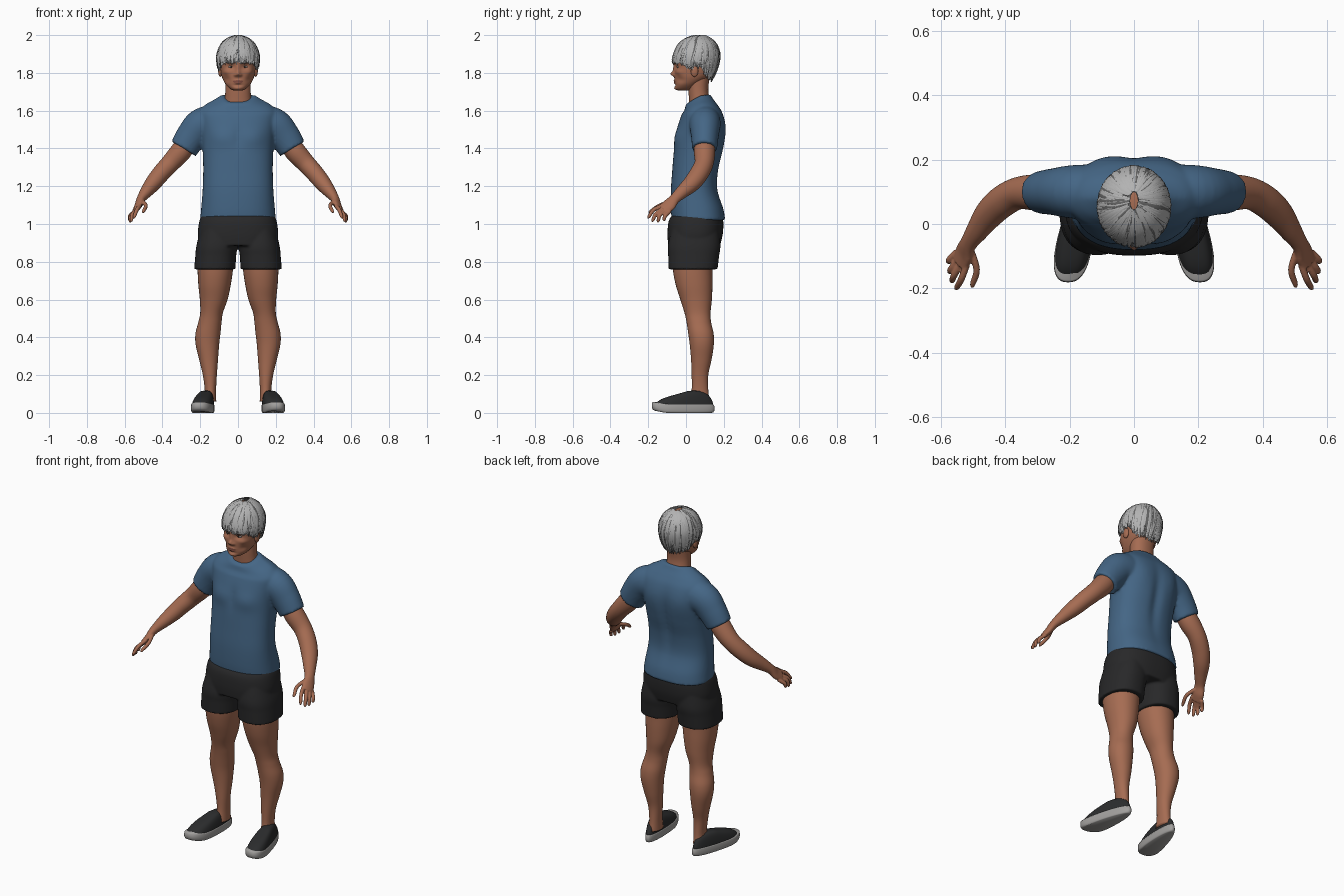
import bpy, bmesh, math, random
from mathutils import Vector, Matrix

if "Cube" in bpy.data.objects:
    bpy.data.objects.remove(bpy.data.objects["Cube"])
random.seed(4)

def material(name, r, g, b):
    m = bpy.data.materials.new(name)
    m.diffuse_color = (r, g, b, 1)
    m.use_nodes = True
    m.node_tree.nodes["Principled BSDF"].inputs["Base Color"].default_value = m.diffuse_color
    return m

SKIN = material("skin", .38, .15, .085)
LIP = material("lip", .25, .085, .06)
SHIRT = material("blue cloth", .058, .132, .235)
SHORTS = material("black cloth", .021, .021, .022)
SHOE = material("shoe black", .024, .025, .026)
SOLE = material("sole grey", .36, .35, .34)
HAIR = material("silver hair", .45, .45, .45)
HAIR2 = material("grey hair", .13, .13, .13)
WHITE = material("eye white", .55, .52, .5)
DARK = material("dark brown", .02, .014, .011)

def spline(rows, n=8):
    """Catmull-Rom through rows of numbers."""
    out = []
    for i in range(len(rows) - 1):
        a, b, c, d = (rows[max(0, min(len(rows) - 1, i + k))] for k in (-1, 0, 1, 2))
        for j in range(n):
            t = j / n
            out.append([.5 * (2*q + (r - p)*t + (2*p - 5*q + 4*r - s)*t*t + (3*q - p - 3*r + s)*t**3)
                        for p, q, r, s in zip(a, b, c, d)])
    return out + [list(rows[-1])]

def lookup(rows, k):
    """Linear lookup on the first column, ascending."""
    for a, b in zip(rows, rows[1:]):
        if k <= b[0]:
            t = max(0, (k - a[0]) / (b[0] - a[0] + 1e-9))
            return [p + (q - p) * t for p, q in zip(a, b)]
    return rows[-1]

def ring(c, u, v, n=48, e=2.0):
    pts = []
    for i in range(n):
        a = 2 * math.pi * i / n
        x, y = math.cos(a), math.sin(a)
        k = (abs(x)**e + abs(y)**e) ** (-1 / e)
        pts.append(c + u * (x * k) + v * (y * k))
    return pts

def level(z, yf, yb, rx, x0=0, n=96, e=2.2):
    return ring(Vector((x0, (yf + yb) / 2, z)), Vector((rx, 0, 0)), Vector((0, (yb - yf) / 2, 0)), n, e)

def loft(bm, rings, caps=True):
    vs = [[bm.verts.new(p) for p in r] for r in rings]
    n = len(vs[0])
    for a, b in zip(vs, vs[1:]):
        for i in range(n):
            bm.faces.new((a[i], a[(i + 1) % n], b[(i + 1) % n], b[i]))
    if caps:
        bm.faces.new(vs[0][::-1])
        bm.faces.new(vs[-1])
    return [v for r in vs for v in r]

def limb(bm, rows, hint, s=1, n=32, steps=6):
    """Tube along rows of (x, y, z, radius a, radius b)."""
    rows = spline(rows, steps)
    P = [Vector(r[:3]) for r in rows]
    rings = []
    for i, r in enumerate(rows):
        t = (P[min(i + 1, len(P) - 1)] - P[max(i - 1, 0)]).normalized()
        u = (hint - t * hint.dot(t)).normalized()
        rings.append([Vector((s * p.x, p.y, p.z)) for p in ring(P[i], u * r[3], t.cross(u) * r[4], n)])
    loft(bm, rings)

def sculpt(verts, bumps):
    """Gaussian pushes: centre, radii, offset; mirrored in x when off centre."""
    for c, r, d in bumps:
        for s in ((1, -1) if c[0] else (1,)):
            for v in verts:
                q = sum(((p - o) / k) ** 2 for p, o, k in zip(v.co, (c[0] * s, c[1], c[2]), r))
                if q < 9:
                    v.co += Vector((d[0] * s, d[1], d[2])) * math.exp(-q)

def ball(bm, c, r):
    bmesh.ops.create_uvsphere(bm, u_segments=24, v_segments=16, radius=1,
                              matrix=Matrix.Translation(c) @ Matrix.Diagonal((*r, 1)))

def finish(name, bm, mats, voxel=0, iters=4):
    bmesh.ops.recalc_face_normals(bm, faces=bm.faces)
    me = bpy.data.meshes.new(name)
    for f in bm.faces:
        f.smooth = True
    bm.to_mesh(me)
    bm.free()
    for m in mats:
        me.materials.append(m)
    ob = bpy.data.objects.new(name, me)
    bpy.context.collection.objects.link(ob)
    if voxel:
        m = ob.modifiers.new("blend", 'REMESH')
        m.mode, m.voxel_size, m.use_smooth_shade = 'VOXEL', voxel, True
        m = ob.modifiers.new("soften", 'SMOOTH')
        m.factor, m.iterations = .5, iters
    return ob

# shirt: torso and sleeves blended together
bm = bmesh.new()
torso = spline([(1.02, -.075, .208, .2), (1.08, -.08, .198, .195), (1.18, -.08, .168, .187),
                (1.28, -.073, .172, .184), (1.38, -.065, .195, .186), (1.46, -.054, .207, .192),
                (1.53, -.04, .207, .2), (1.59, -.02, .192, .205), (1.63, -.008, .168, .175),
                (1.66, -.004, .145, .125), (1.685, 0, .13, .086)])
vs = loft(bm, [level(*r, e=2.4) for r in torso])
sculpt(vs, [((.09, -.06, 1.46), (.07, .06, .05), (0, -.012, 0)), ((0, .2, 1.36), (.03, .08, .16), (0, -.014, 0)),
            ((.1, .18, 1.5), (.06, .08, .08), (0, .008, 0)), ((0, -.06, 1.46), (.02, .05, .06), (0, .006, 0))])
for v in vs:  # scooped neckline
    if v.co.z > 1.58 and v.co.y < .08:
        v.co.z -= (v.co.z - 1.58) * 6 * (.08 - v.co.y)
for s in (1, -1):
    limb(bm, [(.08, .1, 1.535, .085, .1), (.185, .1, 1.525, .083, .092), (.245, .1, 1.465, .073, .083),
              (.288, .098, 1.398, .066, .075)], Vector((0, 1, 0)), s, 48)
finish("shirt", bm, [SHIRT], .008, 5)

# shorts: pelvis and two legs blended together
bm = bmesh.new()
loft(bm, [level(*r, e=2.4) for r in spline([(1.06, -.06, .185, .185), (1.02, -.09, .197, .203),
                                           (.95, -.098, .195, .213), (.885, -.094, .18, .205)])])
for s in (1, -1):
    rows = spline([(1.0, .02, .19, -.07, .17), (.89, .005, .219, -.095, .182), (.83, .01, .226, -.094, .175),
                   (.76, .014, .232, -.092, .167)])
    loft(bm, [level(z, f, b, (o - i) / 2, s * (o + i) / 2, e=2.3) for z, i, o, f, b in rows])
finish("shorts", bm, [SHORTS], .007, 4)

# shoe outline and heights
HEIGHT = [(-.19, .05), (-.175, .06), (-.14, .076), (-.09, .088), (-.03, .104), (.01, .116), (.06, .12), (.15, .114)]
def shoe_ring(s, k, zf):
    pts = []
    for i in range(56):
        a = 2 * math.pi * i / 56
        y = -.015 + .166 * k * math.copysign(abs(math.sin(a)) ** .85, math.sin(a))
        w = (.052 - .11 * (y + .015)) * k
        x = .155 + .16 * (.13 - y) + w * math.copysign(abs(math.cos(a)) ** .8, math.cos(a))
        pts.append(Vector((s * x, y, zf(y))))
    return pts

def toe(y):  # toe spring
    return .3 * max(0, -y - .1) ** 1.2

# left and right limbs
W = Vector((-.45, -.75, .5))
LEG = [(.86, .022, .212, -.072, .145), (.765, .026, .214, -.07, .14), (.68, .038, .21, -.055, .14),
       (.6, .055, .202, -.03, .137), (.53, .08, .2, -.008, .13), (.48, .087, .21, .003, .133),
       (.42, .093, .225, .012, .146), (.36, .1, .224, .02, .147), (.28, .106, .205, .027, .135),
       (.2, .112, .186, .03, .118), (.12, .116, .176, .03, .118), (.06, .115, .18, .02, .125)]
ARM = [(.25, .097, 1.46, .05, .05), (.302, .098, 1.385, .056, .056), (.36, .095, 1.32, .05, .05),
       (.41, .068, 1.265, .05, .047), (.45, .03, 1.215, .046, .043), (.486, -.02, 1.17, .036, .033),
       (.513, -.06, 1.133, .029, .023), (.526, -.09, 1.10, .037, .019), (.54, -.122, 1.076, .034, .014)]
FINGERS = [[(.518, -.125, 1.098), (.535, -.17, 1.075), (.553, -.203, 1.03)],
           [(.53, -.112, 1.085), (.557, -.158, 1.055), (.566, -.18, 1.012)],
           [(.54, -.1, 1.075), (.566, -.138, 1.047), (.572, -.15, 1.008)],
           [(.548, -.086, 1.066), (.572, -.11, 1.043), (.574, -.118, 1.016)],
           [(.508, -.075, 1.122), (.488, -.14, 1.098), (.503, -.198, 1.06)]]
for s, side in ((1, "left"), (-1, "right")):
    bm = bmesh.new()
    loft(bm, [level(z, f, b, (o - i) / 2, s * (o + i) / 2, n=48, e=2.1) for z, i, o, f, b in spline(LEG, 6)])
    finish(side + "_leg", bm, [SKIN])

    bm = bmesh.new()
    limb(bm, ARM, W, s, 40, 8)
    for f in FINGERS:
        a, m, t = map(Vector, f)
        rows = [(*a, .0105, .0105), (*m, .0105, .0105), (*m.lerp(t, .75), .009, .009), (*t, .004, .004)]
        limb(bm, rows, W, s, 16)
    finish(side + "_arm", bm, [SKIN], .0035, 4)

    bm = bmesh.new()
    loft(bm, [shoe_ring(s, k, lambda y, z=z: z + toe(y)) for k, z in
              ((.9, 0), (.96, .003), (.99, .01), (1, .02), (.99, .04), (.96, .045))])
    finish(side + "_shoe_sole", bm, [SOLE])
    bm = bmesh.new()
    loft(bm, [shoe_ring(s, k, lambda y, k=k: .03 + (lookup(HEIGHT, y)[1] - .03) * (1 - (k / .97) ** 5) ** .6)
              for k in (.97, .96, .94, .91, .86, .8, .7, .55, .35, .15, .02)])
    finish(side + "_shoe_upper", bm, [SHOE])

# neck
bm = bmesh.new()
loft(bm, [level(*r, n=48) for r in spline([(1.6, .02, .14, .08), (1.66, .016, .125, .07),
                                          (1.72, .012, .118, .067), (1.8, .01, .13, .07)])])
finish("neck", bm, [SKIN])

# head with sculpted face
bm = bmesh.new()
vs = loft(bm, [level(*r, n=128, e=2.25) for r in spline(
    [(1.706, -.038, .02, .02), (1.715, -.056, .045, .041), (1.74, -.058, .075, .066), (1.77, -.06, .12, .082),
     (1.8, -.061, .15, .09), (1.84, -.06, .162, .095), (1.88, -.06, .165, .096), (1.92, -.048, .16, .09),
     (1.96, -.02, .135, .066), (1.98, .02, .1, .03)], 9)])
sculpt(vs, [((.037, -.055, 1.832), (.02, .05, .014), (0, .011, 0)),      # eye sockets
            ((0, -.06, 1.825), (.012, .05, .03), (0, -.008, 0)),         # nose bridge
            ((0, -.06, 1.795), (.012, .05, .013), (0, -.018, 0)),        # nose tip
            ((.014, -.06, 1.789), (.008, .05, .008), (0, -.008, 0)),     # nostrils
            ((.035, -.06, 1.854), (.025, .05, .007), (0, -.004, 0)),     # brows
            ((0, -.06, 1.759), (.02, .05, .006), (0, -.006, 0)),         # upper lip
            ((0, -.06, 1.747), (.017, .05, .006), (0, -.006, 0)),        # lower lip
            ((0, -.06, 1.735), (.02, .05, .006), (0, .004, 0)),
            ((0, -.06, 1.718), (.02, .05, .01), (0, -.005, 0)),          # chin
            ((.06, -.03, 1.805), (.02, .04, .014), (.003, -.005, 0)),    # cheekbones
            ((.06, -.03, 1.765), (.02, .04, .018), (-.003, .005, 0))])
for f in bm.faces:
    c = f.calc_center_median()
    if c.y < -.02:
        if (c.x / .025) ** 2 + ((c.z - 1.753) / .0095) ** 2 < 1:
            f.material_index = 1
        elif .016 < abs(c.x) < .06 and abs(c.z - 1.853) < .0045:
            f.material_index = 2
front = min((v.co for v in vs if v.co.y < 0), key=lambda p: abs(p.x - .037) + abs(p.z - 1.832)).y
finish("head", bm, [SKIN, LIP, DARK])

# eyes and ears
for name, mat, c, r in (("eyes", WHITE, (.037, front + .006, 1.832), (.015, .011, .006)),
                        ("irises", DARK, (.036, front - .002, 1.832), (.006, .004, .0055)),
                        ("ears", SKIN, (.094, .045, 1.81), (.011, .02, .031))):
    bm = bmesh.new()
    for s in (1, -1):
        ball(bm, (c[0] * s, c[1], c[2]), r)
    finish(name, bm, [mat])

# hair: cap plus layered locks flowing from the crown to the hairline
SCALP = spline([(1.755, 0, .132, .073), (1.8, -.03, .155, .097), (1.85, -.068, .172, .109), (1.9, -.063, .177, .109),
                (1.95, -.038, .16, .088), (1.98, 0, .13, .056), (1.996, .045, .1, .012)], 6)
LINE = [(0, 1.855), (.8, 1.852), (1.1, 1.825), (1.35, 1.82), (1.5, 1.835), (1.8, 1.83), (2.0, 1.785), (3.2, 1.76)]
CORE = Vector((0, .055, 1.87))
def hair_point(az, t, lift, drop=0):
    az = (az + math.pi) % (2 * math.pi) - math.pi
    end = lookup(LINE, abs(az))[1] + drop
    z, f, b, rx = lookup(SCALP, 1.996 - (1.996 - end) * t ** 1.7)
    p = Vector((rx * math.sin(az), (f + b) / 2 - (b - f) / 2 * math.cos(az), z))
    return p + (p - CORE).normalized() * lift

bm = bmesh.new()
loft(bm, [[hair_point(2 * math.pi * i / 72, t / 14, -.003) for i in range(72)] for t in range(15)], False)
finish("hair_cap", bm, [HAIR2])
bm = bmesh.new()
for k in range(560):
    az, t0 = random.uniform(0, 2 * math.pi), random.uniform(0, .55)
    t1 = min(1, t0 + random.uniform(.4, .8))
    drop, turn = random.uniform(-.012, .006), random.uniform(-.1, .4)
    w, lift = random.uniform(.004, .009), random.uniform(0, .003)
    rows = []
    for j in range(8):
        u = j / 7
        t = t0 + (t1 - t0) * u
        a = az + turn * (1 - t)
        p = hair_point(a, t, lift, drop)
        side = (CORE - p).cross(hair_point(a, t + .02, lift, drop) - p).normalized() * w * (.15 + math.sin(math.pi * (.2 + .78 * u)))
        up = (p - CORE).normalized() * .003
        rows.append([bm.verts.new(q) for q in (p - side, p + up, p + side)])
    for a, b in zip(rows, rows[1:]):
        for i in (0, 1):
            bm.faces.new((a[i], a[i + 1], b[i + 1], b[i])).material_index = int(k % 5 == 0)
finish("hair_locks", bm, [HAIR, HAIR2])
